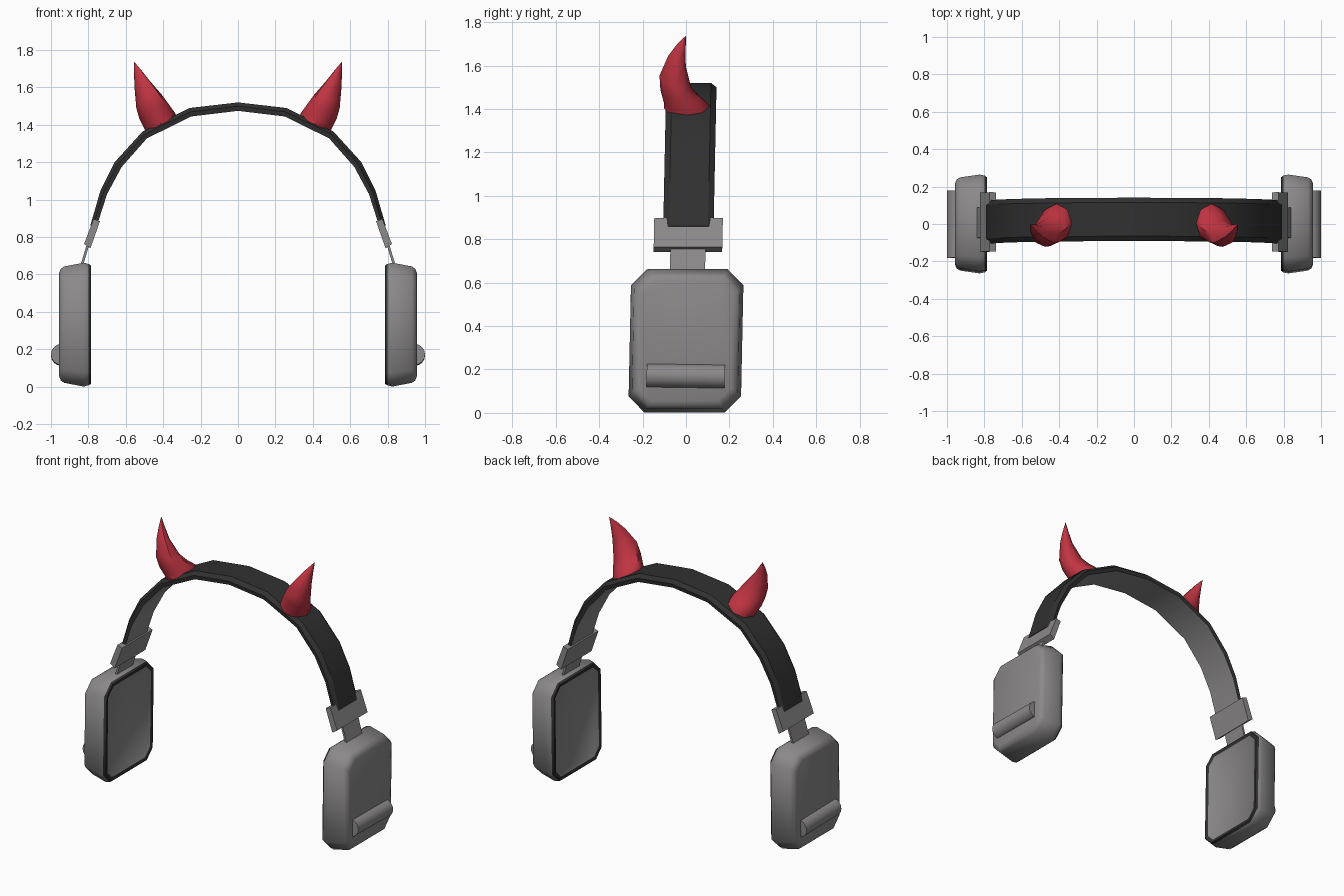
import bpy, bmesh, math
from mathutils import Vector

if "Cube" in bpy.data.objects:
    bpy.data.objects.remove(bpy.data.objects["Cube"])


def material(name, rgb):
    m = bpy.data.materials.new(name)
    m.diffuse_color = (*rgb, 1)
    m.use_nodes = True
    m.node_tree.nodes["Principled BSDF"].inputs["Base Color"].default_value = m.diffuse_color
    return m


GREY = material("warm grey", (0.26, 0.25, 0.25))
BLACK = material("soft black", (0.03, 0.03, 0.03))
RED = material("horn red", (0.53, 0.035, 0.055))


def lean(p):
    """The whole headset leans slightly backwards."""
    return Vector((p[0], p[1] + 0.021 * (p[2] - 0.33), p[2]))


def loft(name, rings, mats, mirror=True, angle=50, rule=None, tilt=True):
    """Skin a list of closed rings, cap both ends, optionally mirror in x.
    rule(ring_index, side_index) gives the material slot of a side face."""
    bm = bmesh.new()
    vs = [[bm.verts.new(lean(p) if tilt else p) for p in r] for r in rings]
    n = len(rings[0])
    for i in range(len(rings) - 1):
        for j in range(n):
            k = (j + 1) % n
            f = bm.faces.new((vs[i][j], vs[i][k], vs[i + 1][k], vs[i + 1][j]))
            f.material_index = rule(i, j) if rule else 0
    bm.faces.new(vs[0])
    bm.faces.new(vs[-1])
    bmesh.ops.recalc_face_normals(bm, faces=bm.faces)
    me = bpy.data.meshes.new(name)
    bm.to_mesh(me)
    bm.free()
    for m in mats:
        me.materials.append(m)
    me.shade_smooth()
    me.set_sharp_from_angle(angle=math.radians(angle))
    ob = bpy.data.objects.new(name, me)
    bpy.context.collection.objects.link(ob)
    if mirror:
        mod = ob.modifiers.new("mirror", 'MIRROR')
        mod.use_mirror_merge = False
    return ob


# Headband: dark outside and edges, grey lining inside
half = [(0, 1.52, 0, 1.475), (0.26, 1.49, 0.25, 1.445), (0.51, 1.365, 0.487, 1.328),
        (0.66, 1.20, 0.622, 1.175), (0.735, 1.05, 0.70, 1.03), (0.79, 0.86, 0.758, 0.85)]
arch = [(-a, b, -c, d) for a, b, c, d in reversed(half[1:])] + half
# cross-section: (outer-to-inner fraction, y)
section = [(0, -0.09), (0, 0.09), (0.45, 0.116), (1, 0.112), (1, -0.112), (0.45, -0.116)]
loft("headband",
     [[(ox + (ix - ox) * t, y, oz + (iz - oz) * t) for t, y in section]
      for ox, oz, ix, iz in arch],
     [BLACK, GREY], mirror=False, angle=32, rule=lambda i, j: 1 if j == 3 else 0)


# Ear cups: chamfered rectangles lofted from the inner pad to the outer shell
def cup_ring(x, hy, hz, c):
    q = [(hy, hz - c), (hy - c, hz), (c - hy, hz), (-hy, hz - c),
         (-hy, c - hz), (c - hy, -hz), (hy - c, -hz), (hy, c - hz)]
    return [(x, y, 0.332 + z) for y, z in q]


loft("ear_cup",
     [cup_ring(*r) for r in [(0.790, 0.222, 0.295, 0.05), (0.785, 0.228, 0.301, 0.055),
                             (0.785, 0.243, 0.316, 0.06), (0.798, 0.253, 0.324, 0.07),
                             (0.825, 0.259, 0.331, 0.075), (0.930, 0.244, 0.311, 0.07),
                             (0.948, 0.233, 0.298, 0.066), (0.957, 0.212, 0.275, 0.058)]],
     [GREY, BLACK], rule=lambda i, j: 1 if i < 3 else 0)


# Round bar on the outside of each cup
def bar_ring(y):
    return [(0.944 + 0.056 * math.cos(a), y, 0.17 - 0.014 * y + 0.056 * math.sin(a))
            for a in (math.tau * k / 16 for k in range(16))]


loft("outer_bar", [bar_ring(-0.178), bar_ring(0.182)], [GREY])


# Sleeve at each band end, and the thin slider down to the cup
def slab(name, profile, hy):
    loft(name, [[(x, y, z) for x, z in profile] for y in (-hy, hy)], [GREY], angle=30)


slab("band_sleeve", [(0.772, 0.897), (0.738, 0.885), (0.789, 0.74), (0.823, 0.763)], 0.158)
slab("slider", [(0.803, 0.78), (0.789, 0.78), (0.834, 0.63), (0.848, 0.63)], 0.081)

# Horns: centre, tangential radius, y radius, z tilt of the ring
U = Vector((0.894, 0, -0.447))
rings = []
for c, ru, rv, tz in [((0.410, 0.005, 1.402), 0.092, 0.106, 0.0),
                      ((0.420, 0.002, 1.424), 0.092, 0.104, 0.05),
                      ((0.448, -0.028, 1.470), 0.088, 0.090, 0.2),
                      ((0.475, -0.049, 1.525), 0.077, 0.073, 0.4),
                      ((0.515, -0.041, 1.622), 0.043, 0.040, 0.6),
                      ((0.537, -0.022, 1.685), 0.021, 0.020, 0.6),
                      ((0.556, 0.000, 1.737), 0.001, 0.001, 0.0)]:
    V = Vector((0, 1, -tz))
    rings.append([Vector(c) + U * ru * math.cos(a) + V * rv * math.sin(a)
                  for a in (math.tau * k / 8 for k in range(8))])
loft("horn", rings, [RED], tilt=False)
